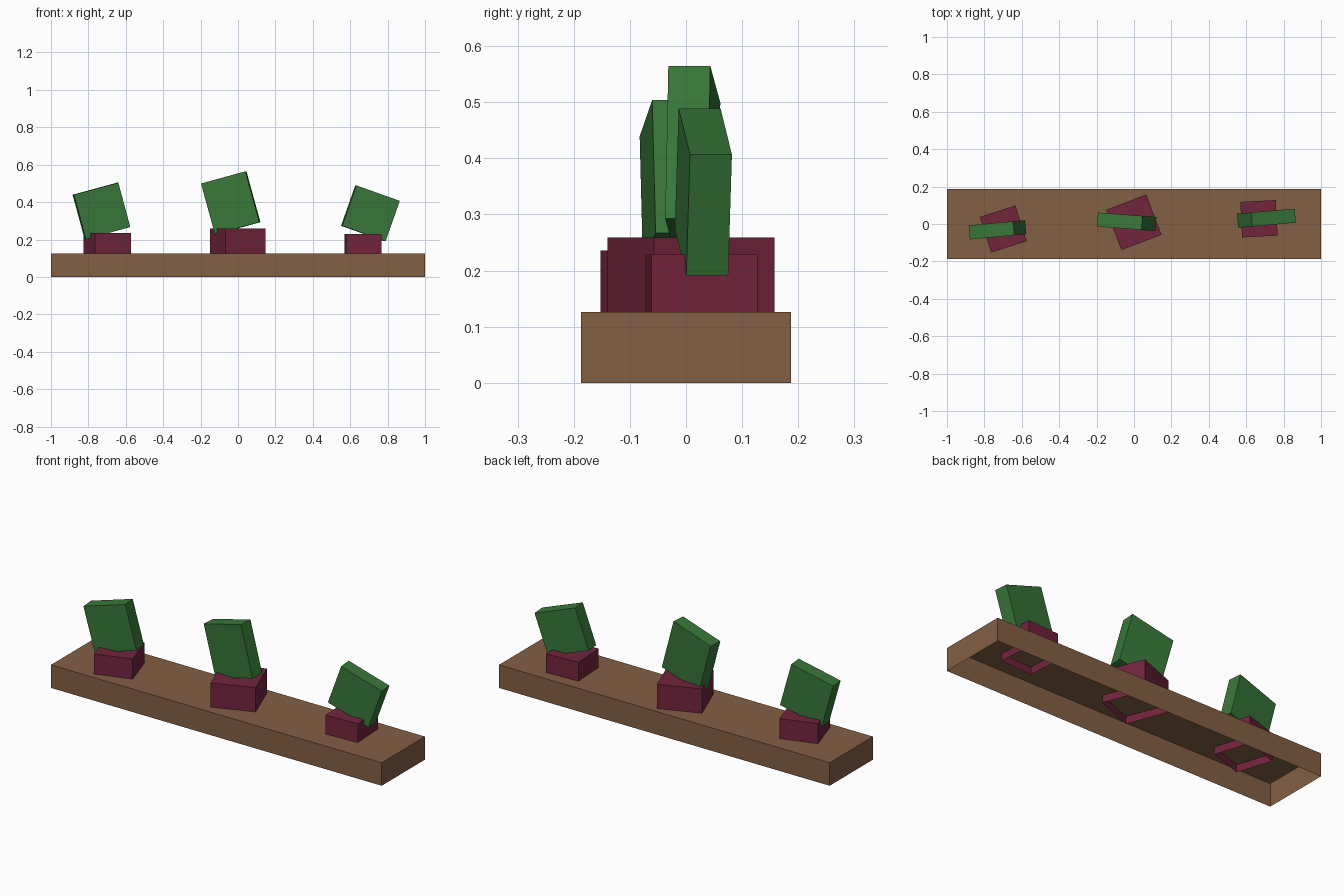
import bpy
import bmesh
from math import radians
from mathutils import Euler, Matrix, Vector

cube = bpy.data.objects.get("Cube")
if cube:
    bpy.data.objects.remove(cube, do_unlink=True)


def material(name, rgb):
    mat = bpy.data.materials.new(name)
    mat.use_nodes = True
    mat.diffuse_color = (*rgb, 1)
    mat.node_tree.nodes["Principled BSDF"].inputs["Base Color"].default_value = (*rgb, 1)
    return mat


brown = material("brown", (0.23, 0.115, 0.057))
maroon = material("maroon", (0.17, 0.018, 0.047))
green = material("green", (0.041, 0.185, 0.041))


def box(name, mat, center, size, turn=0, lean=0, open_bottom=False):
    """Flat-shaded box, leaned about y and then turned about z."""
    bm = bmesh.new()
    bmesh.ops.create_cube(bm, size=1, matrix=Matrix.Diagonal((*size, 1)))
    if open_bottom:
        under = [f for f in bm.faces if f.normal.z < -0.5]
        bmesh.ops.delete(bm, geom=under, context="FACES")
    mesh = bpy.data.meshes.new(name)
    bm.to_mesh(mesh)
    bm.free()
    mesh.materials.append(mat)
    obj = bpy.data.objects.new(name, mesh)
    obj.location = Vector(center)
    obj.rotation_euler = Euler((0, radians(lean), radians(turn)))
    bpy.context.collection.objects.link(obj)
    return obj


# Long hollow planter base, open underneath
BASE_TOP = 0.126
box("planter_base", brown, (0, 0, BASE_TOP / 2), (2, 0.374, BASE_TOP), open_bottom=True)

# Pots poke through the base: side, x, y, width, top height, turn
POT_BOTTOM = 0.085
for side, x, y, width, top, turn in (
    ("right", -0.699, -0.027, 0.20, 0.236, 17.8),
    ("middle", -0.001, 0.009, 0.23, 0.259, 20.9),
    ("left", 0.668, 0.028, 0.19, 0.229, 3),
):
    box(side + "_pot", maroon, (x, y, (top + POT_BOTTOM) / 2),
        (width, width, top - POT_BOTTOM), turn, open_bottom=True)

# Tilted foliage slabs: side, centre, height, turn, lean
for side, center, height, turn, lean in (
    ("right", (-0.73, -0.031, 0.353), 0.246, 5.4, -15.2),
    ("middle", (-0.039, 0.012, 0.396), 0.282, -4.3, -15.4),
    ("left", (0.708, 0.031, 0.34), 0.229, 5, 19.5),
):
    box(side + "_foliage", green, center, (0.247, 0.075, height), turn, lean)
